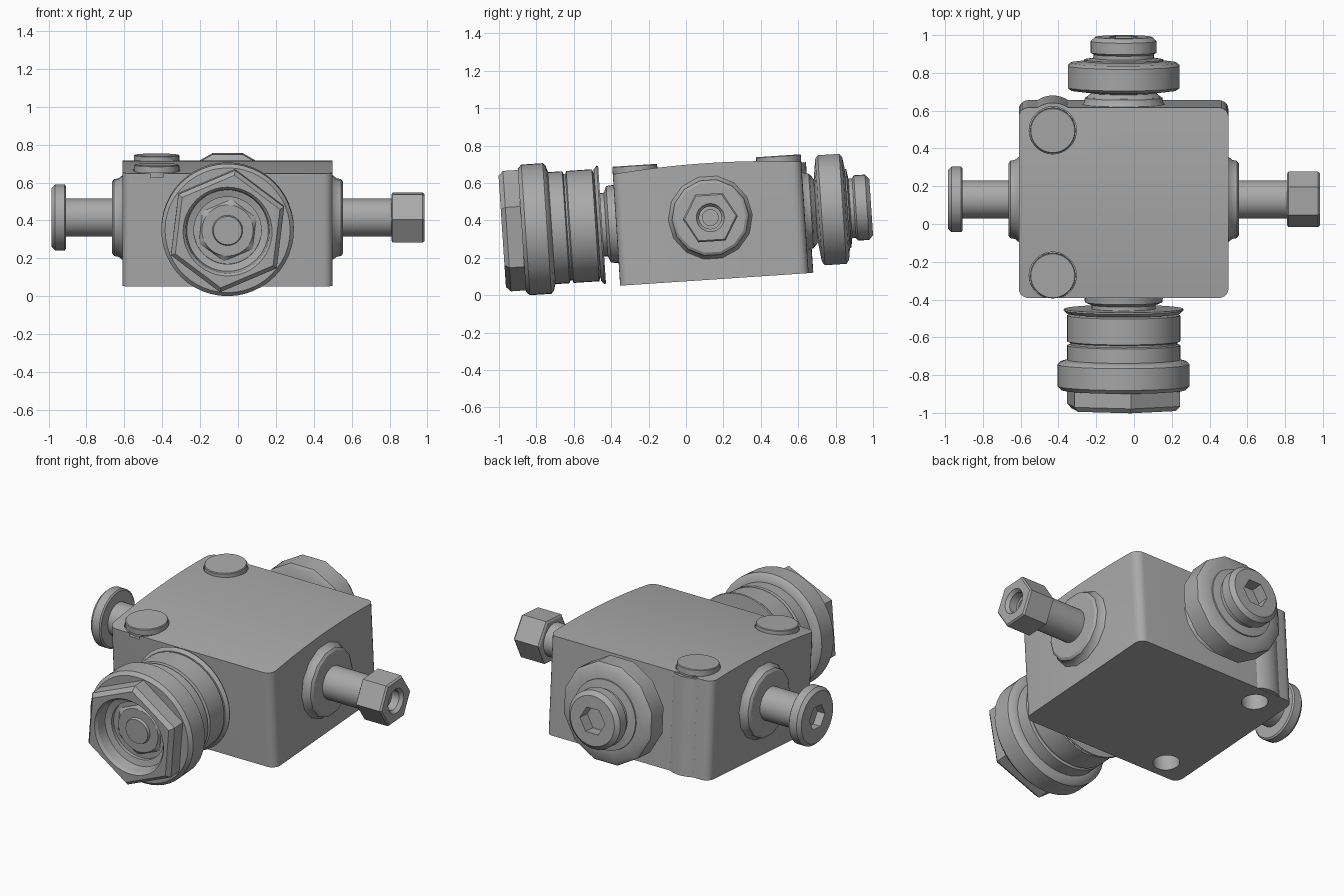
import bpy, bmesh
from math import cos, pi, radians
from mathutils import Matrix, Vector

cube = bpy.data.objects.get("Cube")
if cube:
    bpy.data.objects.remove(cube, do_unlink=True)

steel = bpy.data.materials.new("grey_steel")
steel.use_nodes = True
GREY = (0.4, 0.4, 0.4, 1)
steel.diffuse_color = GREY
steel.node_tree.nodes["Principled BSDF"].inputs["Base Color"].default_value = GREY

# The whole valve leans slightly about x
TILT = Matrix.Translation((-0.055, 0.13, 0.415)) @ Matrix.Rotation(radians(3.8), 4, 'X')
RIGHT, LEFT = Vector((-1, 0, 0)), Vector((1, 0, 0))
FRONT, BACK, UP = Vector((0, -1, 0)), Vector((0, 1, 0)), Vector((0, 0, 1))


def finish(name, bm):
    bmesh.ops.recalc_face_normals(bm, faces=bm.faces)
    mesh = bpy.data.meshes.new(name)
    bm.to_mesh(mesh)
    bm.free()
    mesh.materials.append(steel)
    ob = bpy.data.objects.new(name, mesh)
    bpy.context.collection.objects.link(ob)
    ob.matrix_world = TILT
    return ob


def smooth(ob):
    bpy.ops.object.select_all(action='DESELECT')
    ob.select_set(True)
    bpy.context.view_layer.objects.active = ob
    bpy.ops.object.shade_smooth_by_angle(angle=radians(32))


def turned(name, axis, rings, n=36, phase=0, at=(0, 0, 0)):
    """Loft rings (distance, radius[, 'hex']) along an axis."""
    u = Vector((1, 0, 0)) if axis == UP else UP.cross(axis)
    v = axis.cross(u)
    bm = bmesh.new()
    loops = []
    for t, r, *kind in rings:
        loop = []
        for i in range(n):
            a = 2 * pi * i / n
            rr = r * cos(pi / 6) / cos(a % (pi / 3) - pi / 6) if kind else r
            d = Matrix.Rotation(a + radians(phase), 3, axis) @ u
            loop.append(bm.verts.new(Vector(at) + axis * t + d * rr))
        loops.append(loop)
    for p, q in zip(loops, loops[1:]):
        for i in range(n):
            j = (i + 1) % n
            bm.faces.new((p[i], p[j], q[j], q[i]))
    bm.faces.new(loops[0][::-1])
    bm.faces.new(loops[-1])
    ob = finish(name, bm)
    smooth(ob)
    return ob


def boolean(ob, other, operation):
    mod = ob.modifiers.new("cut", 'BOOLEAN')
    mod.object, mod.operation, mod.solver = other, operation, 'EXACT'
    bpy.ops.object.select_all(action='DESELECT')
    bpy.context.view_layer.objects.active = ob
    ob.select_set(True)
    bpy.ops.object.modifier_apply(modifier=mod.name)
    bpy.data.objects.remove(other, do_unlink=True)


# Body: side profile with a gently crowned top, extruded across x
bm = bmesh.new()
half, depth, base = 0.555, 0.505, -0.331
outline = [(depth, base), (-depth, base)]
for i in range(13):
    s = i / 6 - 1
    outline.append((s * depth, 0.292 - 0.026 * s * s))
face = bm.faces.new([bm.verts.new((-half, y, z)) for y, z in outline])
new = bmesh.ops.extrude_face_region(bm, geom=[face])["geom"]
bmesh.ops.translate(bm, vec=(2 * half, 0, 0),
                    verts=[g for g in new if isinstance(g, bmesh.types.BMVert)])
corners = [e for e in bm.edges if abs(e.verts[0].co.z - e.verts[1].co.z) > 0.4]
bmesh.ops.bevel(bm, geom=corners, offset=0.05, segments=5, profile=0.5, affect='EDGES')
body = finish("valve_body", bm)

# Rear bulge, bolt holes and spot faces
HX, HY = -0.375, 0.385
boolean(body, turned("bulge", UP, [(-0.33, 0.145), (0.262, 0.145)], at=(HX, HY, 0)), 'UNION')
for y, where in ((-HY, "front"), (HY, "rear")):
    spot = (HX, y, 0)
    boolean(body, turned("hole", UP, [(-0.5, 0.075), (0.15, 0.075)], at=spot), 'DIFFERENCE')
    boolean(body, turned("spot", UP, [(0.245, 0.125), (0.5, 0.125)], at=spot), 'DIFFERENCE')
    turned(where + "_bolt_cap", UP, [(0.22, 0.105), (0.268, 0.105), (0.268, 0.12),
                                     (0.302, 0.12), (0.306, 0.116)], at=spot)
smooth(body)

# Round seats on both sides and the back
seat = [(0.5, 0.23), (0.557, 0.225), (0.575, 0.21), (0.6, 0.205), (0.61, 0.19)]
for name, axis, shift in (("right_seat", RIGHT, 0), ("left_seat", LEFT, 0),
                          ("rear_seat", BACK, -0.06)):
    turned(name, axis, [(t + shift, r) for t, r in seat], n=14)

# Left stem with a hexagonal nut and stepped bore
turned("left_stem", LEFT, [(0.55, 0.1), (0.87, 0.1)])
turned("left_hex_nut", LEFT, [
    (0.865, 0.135, 'hex'), (0.872, 0.147, 'hex'), (1.03, 0.147, 'hex'), (1.04, 0.138, 'hex'),
    (1.04, 0.075), (1.02, 0.06), (0.97, 0.06), (0.97, 0.042), (0.9, 0.042)], n=48)

# Right stem with a round head and hexagonal socket
turned("right_stem", RIGHT, [(0.55, 0.1), (0.86, 0.1)])
turned("right_head", RIGHT, [
    (0.853, 0.165), (0.86, 0.174), (0.91, 0.174), (0.93, 0.155),
    (0.93, 0.075, 'hex'), (0.88, 0.075, 'hex')])

# Rear port: neck, faceted collar, plug with hexagonal socket
turned("rear_neck", BACK, [(0.5, 0.2), (0.545, 0.195), (0.57, 0.165), (0.62, 0.165)])
turned("rear_collar", BACK, [
    (0.565, 0.17), (0.58, 0.285), (0.595, 0.305), (0.71, 0.305), (0.725, 0.285),
    (0.735, 0.215)], n=12, phase=15)
turned("rear_plug", BACK, [
    (0.7, 0.215), (0.742, 0.21), (0.75, 0.16), (0.77, 0.16), (0.78, 0.175),
    (0.84, 0.175), (0.862, 0.15), (0.862, 0.085, 'hex'), (0.79, 0.085, 'hex')])

# Front port: neck, snap ring, grooved barrel, flange
turned("front_neck", FRONT, [(0.5, 0.21), (0.545, 0.205), (0.56, 0.17), (0.62, 0.17)])
turned("front_snap_ring", FRONT, [
    (0.58, 0.2), (0.58, 0.315), (0.588, 0.318), (0.605, 0.3), (0.612, 0.2)])
turned("front_barrel", FRONT, [
    (0.605, 0.27), (0.615, 0.3), (0.752, 0.3), (0.758, 0.285), (0.768, 0.285),
    (0.774, 0.3), (0.87, 0.3)], n=48)
turned("front_flange", FRONT, [
    (0.85, 0.3), (0.86, 0.335), (0.875, 0.35), (0.99, 0.35), (1.01, 0.33)], n=48)

# Front hexagonal nut: stepped bore with a small hexagonal plug inside
turned("front_hex_nut", FRONT, [
    (1.0, 0.325, 'hex'), (1.09, 0.325, 'hex'), (1.115, 0.3, 'hex'),
    (1.115, 0.235), (1.1, 0.222), (1.04, 0.215), (1.03, 0.178), (0.96, 0.178),
    (0.96, 0.165, 'hex'), (1.01, 0.165, 'hex'), (1.025, 0.135),
    (1.025, 0.08), (1.04, 0.075)], n=48, phase=23)
